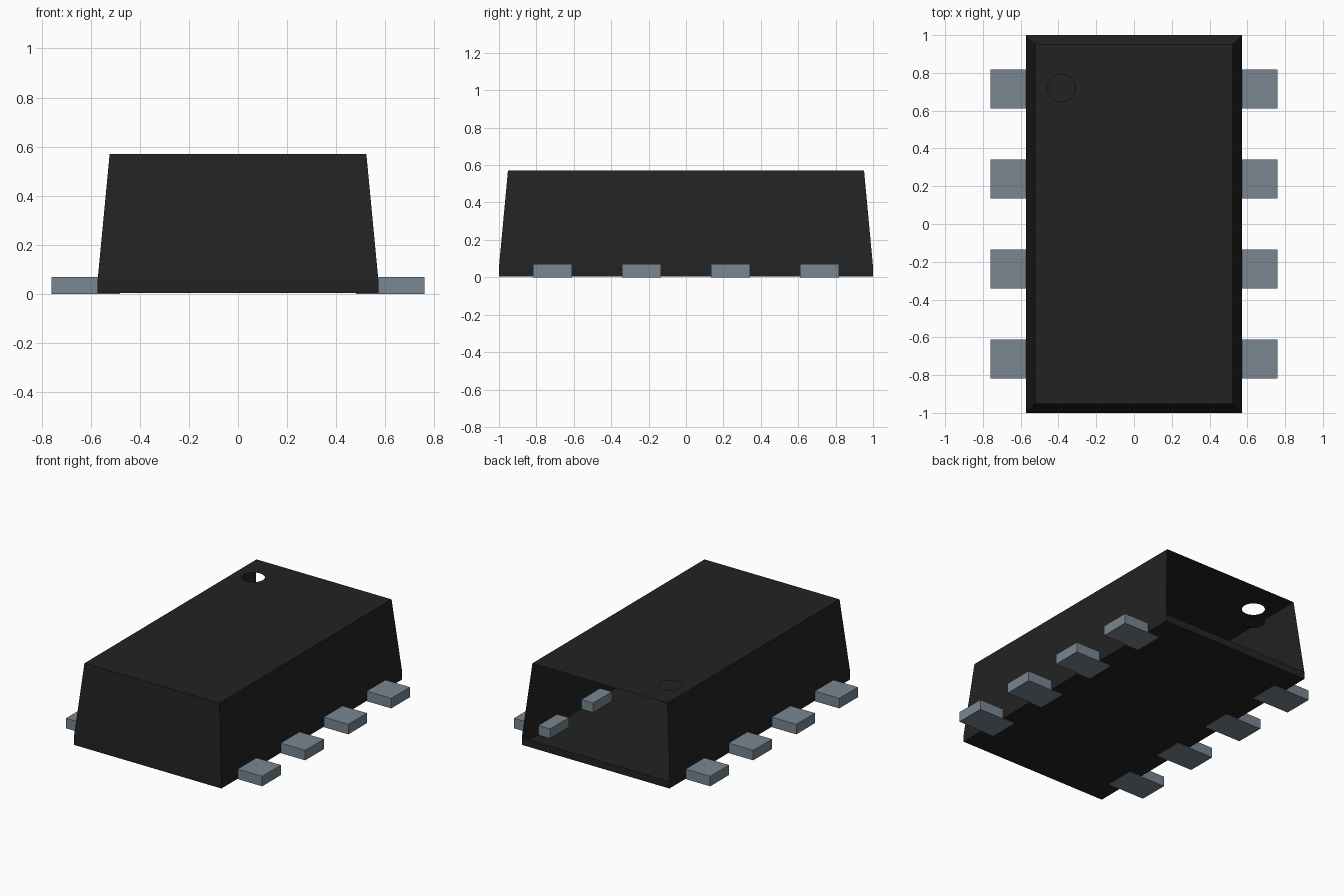
import bpy, bmesh, math
from mathutils import Matrix, Vector

cube = bpy.data.objects.get("Cube")
if cube:
    bpy.data.objects.remove(cube)


def material(name, rgb):
    m = bpy.data.materials.new(name)
    m.use_nodes = True
    m.diffuse_color = (*rgb, 1)
    m.node_tree.nodes["Principled BSDF"].inputs["Base Color"].default_value = (*rgb, 1)
    return m


def add_object(name, bm, mat):
    mesh = bpy.data.meshes.new(name)
    bm.to_mesh(mesh)
    bm.free()
    mesh.materials.append(mat)
    obj = bpy.data.objects.new(name, mesh)
    bpy.context.collection.objects.link(obj)
    return obj


def rectangle(bm, hx, hy, z):
    corners = [(-hx, -hy), (hx, -hy), (hx, hy), (-hx, hy)]
    return [bm.verts.new((x, y, z)) for x, y in corners]


black = material("black plastic", (0.0165, 0.0165, 0.0165))
metal = material("dull metal", (0.19, 0.24, 0.285))

TOP = 0.57
DOT = Vector((-0.385, 0.72, TOP))
DOT_RADIUS = 0.073
BACK = 2  # index of the back side, open above the bottom band

# Housing: floor, upright band, tapered walls with an open back
bm = bmesh.new()
base = rectangle(bm, 0.572, 1.0, 0.004)
band = rectangle(bm, 0.572, 1.0, 0.055)
rim = rectangle(bm, 0.523, 0.952, TOP)
bm.faces.new(base[::-1])
for i in range(4):
    j = (i + 1) % 4
    bm.faces.new((base[i], base[j], band[j], band[i]))
    if i != BACK:
        bm.faces.new((band[i], band[j], rim[j], rim[i]))

# Top plate with a round hole for the marker
circle = bmesh.ops.create_circle(bm, segments=32, radius=DOT_RADIUS,
                                 matrix=Matrix.Translation(DOT))["verts"]
edges = list({e for v in circle for e in v.link_edges})
for i in range(4):
    pair = (rim[i], rim[(i + 1) % 4])
    edges.append(bm.edges.get(pair) or bm.edges.new(pair))
bmesh.ops.triangle_fill(bm, use_beauty=True, use_dissolve=False,
                        edges=edges, normal=(0, 0, 1))
add_object("housing", bm, black)

# Sunken marker disc below the hole
bm = bmesh.new()
bmesh.ops.create_circle(bm, cap_ends=True, segments=32, radius=DOT_RADIUS,
                        matrix=Matrix.Translation(DOT - Vector((0, 0, 0.096))))
add_object("marker_disc", bm, black)

# Four contact pads along each long side
for side, label in ((1, "left"), (-1, "right")):
    for n in range(4):
        bm = bmesh.new()
        centre = Vector((side * 0.62, (n - 1.5) * 0.476, 0.035))
        bmesh.ops.create_cube(bm, size=1, matrix=Matrix.Translation(centre)
                              @ Matrix.Diagonal((0.28, 0.207, 0.07, 1)))
        add_object(f"{label}_contact_{n + 1}", bm, metal)
